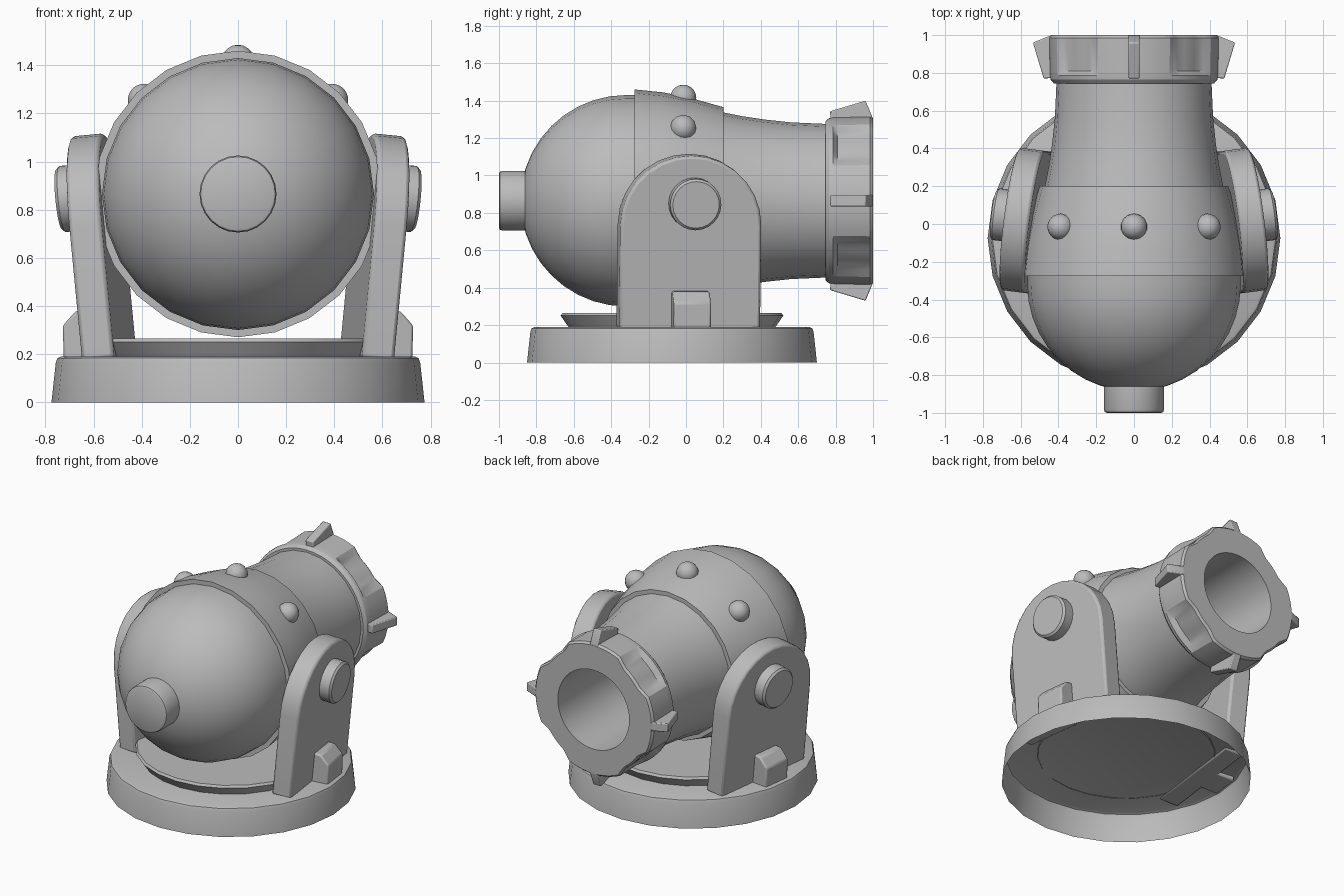
import bpy, bmesh, math
from mathutils import Matrix, Vector

if "Cube" in bpy.data.objects:
    bpy.data.objects.remove(bpy.data.objects["Cube"])

AXIS_Z = 0.865          # height of the barrel axis
BASE_Y = -0.075         # centre of the round base

metal = bpy.data.materials.new("grey metal")
metal.diffuse_color = (0.5, 0.5, 0.5, 1)
metal.use_nodes = True
metal.node_tree.nodes["Principled BSDF"].inputs["Base Color"].default_value = metal.diffuse_color


def finish(bm, name, matrix=Matrix(), bevel=0.0, angle=35):
    bmesh.ops.recalc_face_normals(bm, faces=bm.faces[:])
    bm.transform(matrix)
    if matrix.determinant() < 0:
        bmesh.ops.reverse_faces(bm, faces=bm.faces[:])
    me = bpy.data.meshes.new(name)
    bm.to_mesh(me)
    bm.free()
    me.materials.append(metal)
    ob = bpy.data.objects.new(name, me)
    bpy.context.collection.objects.link(ob)
    if bevel:
        mod = ob.modifiers.new("soft edges", 'BEVEL')
        mod.width, mod.segments, mod.limit_method = bevel, 2, 'ANGLE'
        mod.angle_limit = math.radians(40)
    bpy.ops.object.select_all(action='DESELECT')
    ob.select_set(True)
    bpy.context.view_layer.objects.active = ob
    bpy.ops.object.shade_smooth_by_angle(angle=math.radians(angle))
    return ob


def lathe(name, profile, matrix=Matrix(), segs=24, shape=None, **kw):
    """Turn (height, radius) points round local z; radius 0 closes an end."""
    bm = bmesh.new()
    rings = []
    for h, r in profile:
        if r == 0:
            rings.append([bm.verts.new((0, 0, h))] * segs)
            continue
        ring = []
        for i in range(segs):
            a = 2 * math.pi * i / segs
            rr = shape(a, h, r) if shape else r
            ring.append(bm.verts.new((rr * math.sin(a), rr * math.cos(a), h)))
        rings.append(ring)
    for p, q in zip(rings, rings[1:]):
        for i in range(segs):
            j = (i + 1) % segs
            bm.faces.new(dict.fromkeys((p[i], p[j], q[j], q[i])))
    return finish(bm, name, matrix, **kw)


def prism(name, outline, axis, lo, hi, matrix=Matrix(), **kw):
    """Extrude a 2D outline along 'x' (points are y, z)."""
    bm = bmesh.new()
    place = (lambda u, v: (lo, u, v)) if axis == 'x' else (lambda u, v: (u, lo, v))
    face = bm.faces.new([bm.verts.new(place(u, v)) for u, v in outline])
    out = bmesh.ops.extrude_face_region(bm, geom=[face])
    d = Vector((hi - lo, 0, 0)) if axis == 'x' else Vector((0, hi - lo, 0))
    bmesh.ops.translate(bm, vec=d, verts=[v for v in out["geom"]
                                          if isinstance(v, bmesh.types.BMVert)])
    return finish(bm, name, matrix, **kw)


# Local z runs backwards along world +y, local y stays up
BARREL = Matrix(((-1, 0, 0, 0), (0, 0, 1, 0), (0, 1, 0, AXIS_Z), (0, 0, 0, 1)))
GROUND = Matrix.Translation((0, BASE_Y, 0))

# Hollow base, open underneath, and the flared turntable on it
lathe("base", [(0, 0.775), (0.165, 0.757), (0.183, 0.75), (0.19, 0.735), (0.19, 0)], GROUND)
lathe("turntable", [(0.185, 0.55), (0.25, 0.595), (0.265, 0.585), (0.265, 0)], GROUND)

# Round breech with its end knob
R = 0.565
ball = [(-0.32 - R * math.cos(t), R * math.sin(t))
        for t in (math.pi / 2 * i / 10 for i in range(11))]
ball[0] = (-0.885, 0)
lathe("breech", ball + [(-0.2, R)], BARREL)
lathe("breech_knob", [(-1, 0), (-1, 0.145), (-0.995, 0.155), (-0.98, 0.16), (-0.85, 0.16)], BARREL)

# Reinforcing band and flared neck
lathe("band", [(-0.275, 0.5), (-0.275, 0.595), (-0.12, 0.579), (0.04, 0.545),
               (0.2, 0.5), (0.2, 0.42)], BARREL)
lathe("neck", [(0.1, 0.49), (0.2, 0.472), (0.3, 0.452), (0.42, 0.434), (0.56, 0.419),
               (0.76, 0.41)], BARREL)


# Muzzle ring with a scooped notch on each diagonal, and the bore
def notch(a, h, r):
    off = abs((math.degrees(a) % 90) - 45)
    if r < 0.4 or h < 0.79 or off > 18:
        return r
    return r - 0.035 * min(1, (18 - off) / 5)


lathe("muzzle", [(0.745, 0.39), (0.745, 0.425), (0.765, 0.442), (0.785, 0.445), (0.81, 0.446),
                 (0.985, 0.45), (1.0, 0.438), (1.0, 0.27), (0.3, 0.27), (0.3, 0)],
      BARREL, segs=72, shape=notch, angle=30)

# Four sight fins round the muzzle
for k in range(4):
    spin = Matrix.Translation((0, 0, AXIS_Z)) @ Matrix.Rotation(k * math.pi / 2, 4, 'Y')
    prism("muzzle_fin", [(0.775, 0.41), (0.77, 0.478), (0.96, 0.535), (0.999, 0.44), (0.999, 0.41)],
          'x', -0.03, 0.03, spin, bevel=0.006)

# Three rivets over the top of the band
dome = [(0.07 * math.sin(t), 0.07 * math.cos(t)) for t in (math.pi / 2 * i / 5 for i in range(5))]
for deg in (-45, 0, 45):
    m = (Matrix.Translation((0, -0.015, AXIS_Z)) @ Matrix.Rotation(math.radians(deg), 4, 'Y')
         @ Matrix.Translation((0, 0, 0.55)))
    lathe("rivet", [(-0.03, 0.065)] + dome + [(0.07, 0)], m, segs=14)

# Side supports: arched plate, pivot cap and foot block, leaning out and toed in
arch = [(-0.38, -0.012), (0.38, -0.012)]
arch += [(0.38 * math.cos(t), 0.55 + 0.375 * math.sin(t))
         for t in (math.pi * i / 14 for i in range(15))]
lean = (Matrix.Translation((0.535, 0.012, 0.19)) @ Matrix.Rotation(math.radians(7.3), 4, 'Z')
        @ Matrix.Rotation(math.radians(5.5), 4, 'Y'))
for name, side in (("right", 1), ("left", -1)):
    m = Matrix.Diagonal((side, 1, 1, 1)) @ lean
    prism(name + "_support", arch, 'x', -0.068, 0.068, m, bevel=0.015)
    cap = m @ Matrix.Translation((0, 0.015, 0.67)) @ Matrix.Rotation(math.pi / 2, 4, 'Y')
    lathe(name + "_pivot_cap", [(0.04, 0.138), (0.135, 0.138), (0.148, 0.125), (0.148, 0)], cap)
    prism(name + "_foot_block", [(0.03, -0.012), (0.18, -0.012), (0.17, 0.145), (0.11, 0.2), (0.03, 0.2)],
          'y', -0.1, 0.1, m, bevel=0.01)
